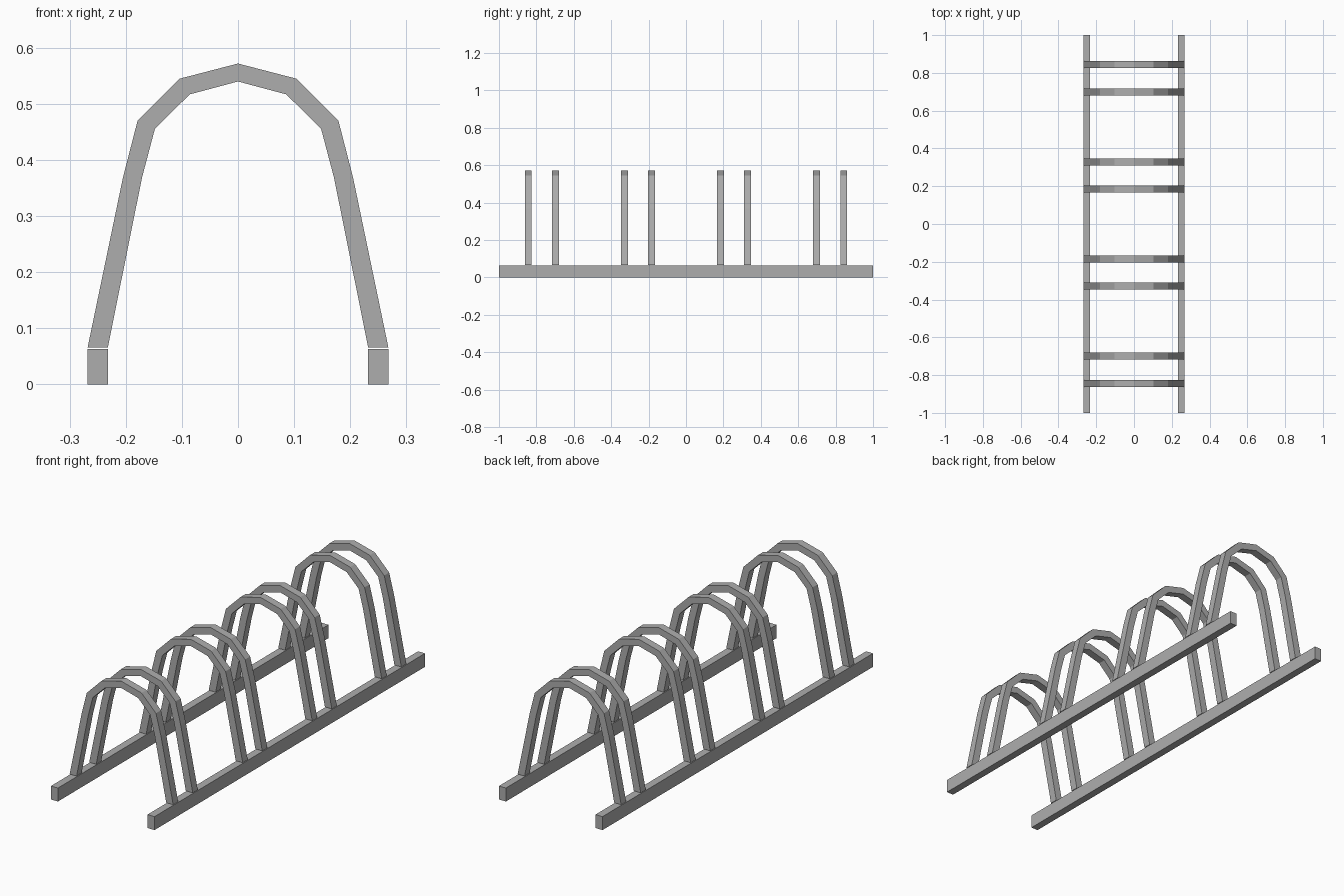
import bpy
import bmesh

if "Cube" in bpy.data.objects:
    bpy.data.objects.remove(bpy.data.objects["Cube"])

grey = bpy.data.materials.new("steel grey")
grey.diffuse_color = (0.42, 0.42, 0.42, 1)
grey.use_nodes = True
grey.node_tree.nodes["Principled BSDF"].inputs["Base Color"].default_value = grey.diffuse_color


def extrude_profile(name, profile, y0, y1):
    """Solid made by extruding an xz outline from y0 to y1."""
    bm = bmesh.new()
    face = bm.faces.new([bm.verts.new((x, y0, z)) for x, z in profile])
    new = bmesh.ops.extrude_face_region(bm, geom=[face])["geom"]
    verts = [v for v in new if isinstance(v, bmesh.types.BMVert)]
    bmesh.ops.translate(bm, verts=verts, vec=(0, y1 - y0, 0))
    bmesh.ops.recalc_face_normals(bm, faces=bm.faces)
    return finish(name, bm)


def finish(name, bm):
    mesh = bpy.data.meshes.new(name)
    bm.to_mesh(mesh)
    bm.free()
    mesh.materials.append(grey)
    obj = bpy.data.objects.new(name, mesh)
    bpy.context.collection.objects.link(obj)
    return obj


def hoop(name, y, half):
    """Faceted arch swept as a rectangular bar, with closed feet."""
    outer = OUTER + [(-x, z) for x, z in OUTER[-2::-1]]
    inner = INNER + [(-x, z) for x, z in INNER[-2::-1]]
    bm = bmesh.new()
    rings = []
    for o, i in zip(outer, inner):
        rings.append([bm.verts.new((p[0], y + s * half, p[1]))
                      for p, s in ((o, -1), (o, 1), (i, 1), (i, -1))])
    for a, b in zip(rings, rings[1:]):
        for k in range(4):
            n = (k + 1) % 4
            bm.faces.new((a[k], a[n], b[n], b[k]))
    bm.faces.new(rings[0])
    bm.faces.new(rings[-1])
    bmesh.ops.recalc_face_normals(bm, faces=bm.faces)
    return finish(name, bm)


# Left half of the arch, foot to crown
OUTER = [(-0.268, 0.066), (-0.205, 0.369), (-0.179, 0.470), (-0.104, 0.545), (0, 0.572)]
INNER = [(-0.232, 0.066), (-0.171, 0.369), (-0.148, 0.456), (-0.086, 0.517), (0, 0.540)]

# Ground rails
for side, x in (("left", -0.25), ("right", 0.25)):
    extrude_profile(side + "_ground_rail",
                    [(x - 0.018, 0), (x + 0.018, 0), (x + 0.018, 0.063), (x - 0.018, 0.063)],
                    -1, 1)

# Four pairs of wheel hoops
for pair in range(4):
    centre = (pair - 1.5) * 0.514
    for label, offset in (("front", -0.0725), ("back", 0.0725)):
        hoop(f"wheel_hoop_{pair + 1}_{label}", centre + offset, 0.0185)
